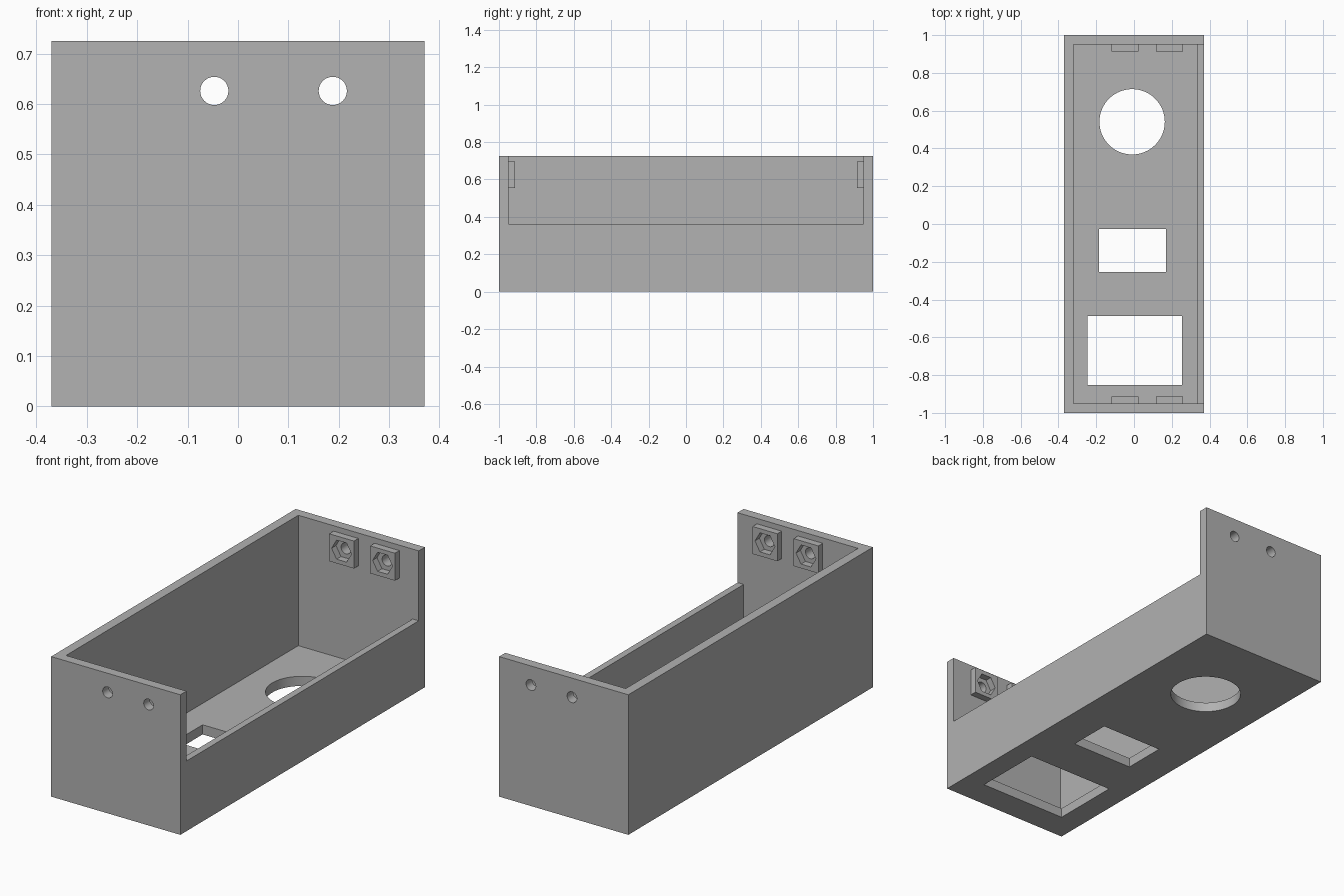
import bpy
import math

cube = bpy.data.objects.get("Cube")
if cube:
    bpy.data.objects.remove(cube, do_unlink=True)

grey = bpy.data.materials.new("plain grey")
grey.use_nodes = True
COLOUR = (0.445, 0.445, 0.445, 1)
grey.diffuse_color = COLOUR
grey.node_tree.nodes["Principled BSDF"].inputs["Base Color"].default_value = COLOUR

# Main dimensions
W, L, H = 0.37, 1.0, 0.725
WALL, LOW_WALL, FLOOR = 0.05, 0.035, 0.05
NOTCH_Z = 0.363
BOLT_X, BOLT_Z = (-0.047, 0.188), 0.626
BOLT_R, NUT_R = 0.028, 0.057
PAD, PAD_DEPTH = 0.142, 0.036


def box(name, x, y, z):
    """Box from (min, max) pairs."""
    bpy.ops.mesh.primitive_cube_add(size=1)
    ob = bpy.context.object
    ob.name = name
    for v in ob.data.vertices:
        v.co = [(a + b) / 2 + c * (b - a) for c, (a, b) in zip(v.co, (x, y, z))]
    ob.data.materials.append(grey)
    return ob


def prism(name, centre, radius, depth, sides, along_y=False):
    turn = (math.pi / 2, 0, 0) if along_y else (0, 0, 0)
    bpy.ops.mesh.primitive_cylinder_add(vertices=sides, radius=radius, depth=depth,
                                        location=centre, rotation=turn)
    ob = bpy.context.object
    ob.name = name
    ob.data.materials.append(grey)
    return ob


def cut(target, cutter):
    """Subtract the cutter and remove it."""
    cutter.hide_render = True
    mod = target.modifiers.new("cut", "BOOLEAN")
    mod.operation = "DIFFERENCE"
    mod.solver = "EXACT"
    mod.object = cutter
    bpy.ops.object.select_all(action="DESELECT")
    bpy.context.view_layer.objects.active = target
    target.select_set(True)
    bpy.ops.object.modifier_apply(modifier=mod.name)
    bpy.data.objects.remove(cutter, do_unlink=True)


def smooth(ob):
    bpy.ops.object.select_all(action="DESELECT")
    bpy.context.view_layer.objects.active = ob
    ob.select_set(True)
    bpy.ops.object.shade_smooth_by_angle(angle=math.radians(30))


# Open tray with one low side wall
tray = box("tray", (-W, W), (-L, L), (0, H))
inner = L - WALL
cut(tray, box("cavity", (-W + WALL, W - LOW_WALL), (-inner, inner), (FLOOR, H + 0.1)))
cut(tray, box("side_notch", (0, W + 0.1), (-inner, inner), (NOTCH_Z, H + 0.1)))

# Floor openings
cut(tray, box("small_window", (-0.184, 0.17), (-0.255, -0.027), (-0.1, 0.1)))
cut(tray, box("large_window", (-0.247, 0.254), (-0.853, -0.487), (-0.1, 0.1)))
cut(tray, prism("round_opening", (-0.01, 0.541, 0), 0.173, 0.2, 64))

# Bolt holes and hexagonal nut pads on both end walls
for side, end in ((-1, "front"), (1, "back")):
    for i, x in enumerate(BOLT_X):
        cut(tray, prism("bolt_hole", (x, side * L, BOLT_Z), BOLT_R, 0.3, 32, True))
        ys = sorted((side * inner, side * (inner - PAD_DEPTH)))
        half = PAD / 2
        pad = box(f"{end}_nut_pad_{i + 1}", (x - half, x + half), ys,
                  (BOLT_Z - half, BOLT_Z + half))
        nut = prism("nut_pocket", (x, side * inner, BOLT_Z), NUT_R, 0.2, 6, True)
        nut.rotation_euler = (math.pi / 2, math.pi / 6, 0)
        cut(pad, nut)

smooth(tray)
